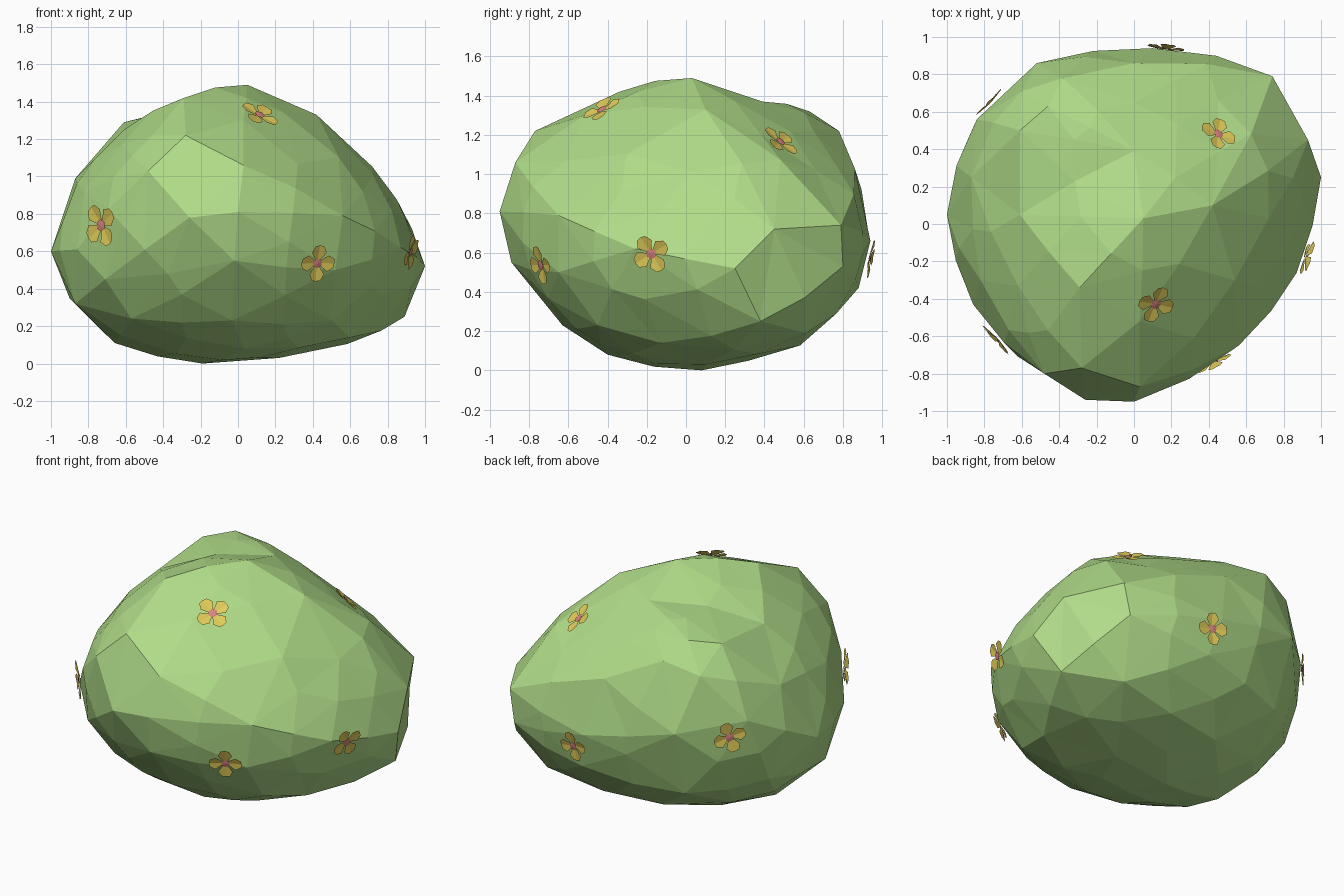
import bpy, bmesh, math
from mathutils import Vector
from mathutils.bvhtree import BVHTree

if "Cube" in bpy.data.objects:
    bpy.data.objects.remove(bpy.data.objects["Cube"])

def material(name, rgb):
    m = bpy.data.materials.new(name)
    m.diffuse_color = (*rgb, 1)
    m.use_nodes = True
    m.node_tree.nodes["Principled BSDF"].inputs["Base Color"].default_value = m.diffuse_color
    return m

LEAF = material("leaf green", (0.435, 0.72, 0.25))
PETAL = material("petal yellow", (0.75, 0.60, 0.10))
HEART = material("flower pink", (0.70, 0.23, 0.22))
MID = Vector((0, 0, 0.7))

# Bush: lumpy faceted boulder shape, described by its main corner points
CORNERS = [
    # crown
    (.05, .03, 1.49), (-.29, -.34, 1.42), (.42, .1, 1.33), (-.61, .05, 1.25), (-.62, -.33, 1.17),
    (-.46, .63, 1.32), (-.61, .5, 1.29), (-.38, .78, 1.22), (0, .39, 1.37), (-.28, -.77, 1.22),
    (.03, -.52, 1.3),
    # shoulder
    (-.48, -.8, 1.03), (.03, -.87, 1.06), (.72, .03, 1.01), (-.87, .25, .99), (-.6, .71, 1.15),
    (.45, .66, 1.02), (0, .86, 1.03), (-.82, -.3, .92),
    # waist
    (0, -.95, .81), (-.26, -.94, .78), (.56, -.65, .79), (.93, .45, .72), (.74, .79, .74),
    (-.84, .56, .86), (-.52, .86, .8), (.1, .94, .66), (-.86, -.43, .61), (-1, .05, .6),
    (.87, -.26, .62), (1, .25, .52), (.52, -.65, .5), (-.02, -.89, .55), (-.71, -.56, .45),
    (.7, .8, .53),
    # underside
    (.89, .38, .25), (-.87, .37, .41), (-.5, .72, .35), (.15, .88, .42), (-.87, -.22, .32),
    (.59, .61, .19), (.6, -.13, .14), (.5, -.45, .23), (-.03, -.63, .23), (-.57, -.48, .24),
    (-.66, .0, .11), (.03, -.4, .08), (-.19, .08, 0), (.22, .1, .03), (-.2, .52, .12)]

# Skin the corners by hulling them on a sphere, then moving them to their true place
bm = bmesh.new()
home = {}
for c in CORNERS:
    p = Vector(c)
    home[bm.verts.new((p - MID).normalized())] = p
bmesh.ops.convex_hull(bm, input=bm.verts[:])
for v, p in home.items():
    v.co = p
bmesh.ops.recalc_face_normals(bm, faces=bm.faces[:])

# Turn creased-in edges so that the surface bulges instead (not in the dip beside the crown)
def creased(e):
    if len(e.link_faces) != 2 or e.is_convex or e.calc_face_angle() < 0.02:
        return False
    a, b = (next(v for v in f.verts if v not in e.verts) for f in e.link_faces)
    p, q = (v.co for v in e.verts)
    m = (p + q) / 2
    if bm.edges.get((a, b)) or (m.x < 0 and m.y > -0.3 and m.z > 1.1):
        return False
    # the new edge must cross the old one when seen from the middle
    side = lambda r, s, t: (r - MID).cross(s - MID).dot(t - MID)
    return side(p, q, a.co) * side(p, q, b.co) < 0 and side(a.co, b.co, p) * side(a.co, b.co, q) < 0

for _ in range(60):
    bm.normal_update()
    edge = next((e for e in bm.edges if creased(e)), None)
    if edge is None:
        break
    bmesh.ops.rotate_edges(bm, edges=[edge], use_ccw=True)
bm.normal_update()

# Round the long edges: split at the middle and push out by the curvature
long_edges = [e for e in bm.edges if e.calc_length() > 0.48]
lifted = []
for e in long_edges:
    a, b = e.verts
    m = (a.co + b.co) / 2
    lift = (a.normal * (a.co - m).dot(a.normal) + b.normal * (b.co - m).dot(b.normal)) / 2
    if lift.dot(m - MID) < 0:
        lift *= 0
    lifted.append((m, m + lift * 0.38))
bmesh.ops.subdivide_edges(bm, edges=long_edges, cuts=1, use_grid_fill=True)
for m, p in lifted:
    min(bm.verts, key=lambda v: (v.co - m).length).co = p
for v in bm.verts:
    v.co.z = max(v.co.z, 0)
bmesh.ops.triangulate(bm, faces=bm.faces[:])
bmesh.ops.recalc_face_normals(bm, faces=bm.faces[:])
skin = BVHTree.FromBMesh(bm)
mesh = bpy.data.meshes.new("bush")
bm.to_mesh(mesh)
bm.free()
mesh.materials.append(LEAF)
bpy.context.collection.objects.link(bpy.data.objects.new("bush", mesh))

# Flower: four cupped petals round a small raised heart
def flower(name, centre, roll, size):
    ray = (Vector(centre) - MID).normalized()
    hit, normal, _, _ = skin.ray_cast(MID, ray)
    if normal.dot(ray) < 0:
        normal = -normal
    n = (normal * 2 + ray).normalized()
    base = hit + n * 0.012
    u = (Vector((0, 0, 1)) - n * n.z).normalized()
    w = n.cross(u)
    verts, faces, mats = [], [], []

    def face(points, mat):
        start = len(verts)
        verts.extend(base + (u * a + w * b + n * h) * size for a, b, h in points)
        faces.append(range(start, start + len(points)))
        mats.append(mat)

    for i in range(4):
        t = math.radians(roll + 90 * i)
        ct, st = math.cos(t), math.sin(t)
        for side in (1, -1):
            half = [(.012, 0, .006), (.1, 0, .015), (.095, .026 * side, .018),
                    (.06, .044 * side, .018), (.014, .012 * side, .007)]
            pts = [(r * ct - s * st, r * st + s * ct, h) for r, s, h in half]
            face(pts if side > 0 else pts[::-1], 0)
    ring = [math.tau * k / 6 for k in range(6)]
    for k in range(6):
        a, b = ring[k], ring[k - 5]
        face([(.028 * math.cos(a), .028 * math.sin(a), .014),
              (.028 * math.cos(b), .028 * math.sin(b), .014), (0, 0, .017)], 1)
    me = bpy.data.meshes.new(name)
    me.from_pydata(verts, [], faces)
    me.materials.append(PETAL)
    me.materials.append(HEART)
    for poly, m in zip(me.polygons, mats):
        poly.material_index = m
    bpy.context.collection.objects.link(bpy.data.objects.new(name, me))

for i, (x, y, z, roll, size) in enumerate([
        (.11, -.43, 1.33, 35, 1.05), (.45, .48, 1.16, 25, 1), (-.71, -.6, .74, 35, 1.2),
        (.42, -.73, .54, 0, 1), (.9, -.17, .6, 30, 1), (.17, .93, .57, 10, 1),
        (-.78, .65, .77, 20, 1)]):
    flower(f"flower_{i + 1}", (x, y, z), roll, size)
